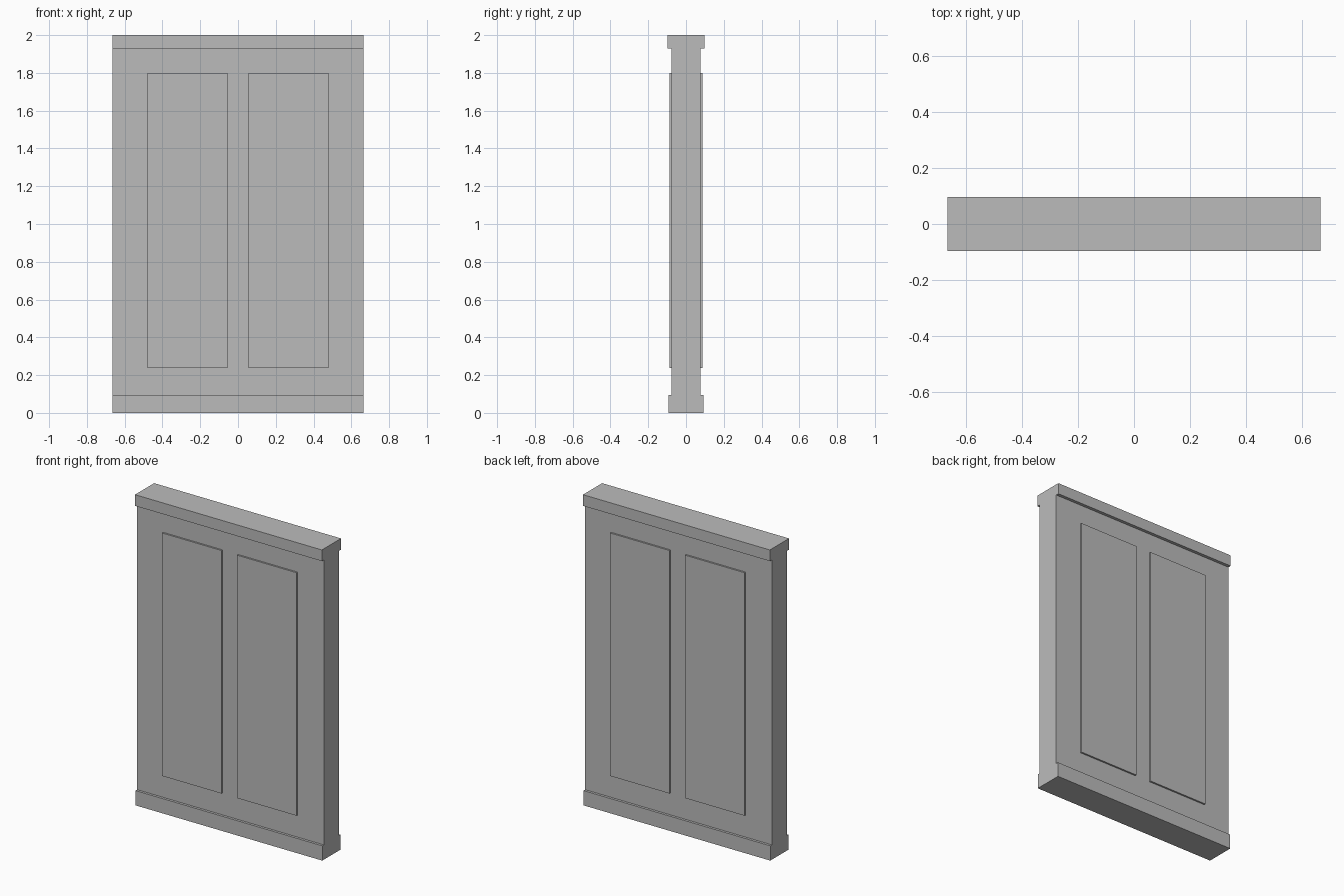
import bpy
import bmesh
from mathutils import Matrix

cube = bpy.data.objects.get("Cube")
if cube:
    bpy.data.objects.remove(cube, do_unlink=True)

# Single grey material
GREY = (0.5, 0.5, 0.5, 1.0)
grey = bpy.data.materials.new("plain grey")
grey.use_nodes = True
grey.diffuse_color = GREY
grey.node_tree.nodes["Principled BSDF"].inputs["Base Color"].default_value = GREY


def box(name, low, high):
    """Flat-shaded box between two opposite corners."""
    size = [b - a for a, b in zip(low, high)]
    middle = [(a + b) / 2 for a, b in zip(low, high)]
    bm = bmesh.new()
    bmesh.ops.create_cube(bm, size=1)
    bmesh.ops.transform(bm, verts=bm.verts,
                        matrix=Matrix.Translation(middle) @ Matrix.Diagonal((*size, 1)))
    mesh = bpy.data.meshes.new(name)
    bm.to_mesh(mesh)
    bm.free()
    mesh.materials.append(grey)
    obj = bpy.data.objects.new(name, mesh)
    bpy.context.collection.objects.link(obj)
    return obj


HALF_WIDTH = 0.665
BASE_TOP, CAP_BOTTOM, HEIGHT = 0.095, 1.928, 2.0
BODY, PANEL, BASE, CAP = 0.077, 0.088, 0.093, 0.097   # half depths

# Wall slab with a plinth below and a cap above
for name, depth, bottom, top in (
    ("base_rail", BASE, 0, BASE_TOP),
    ("wall_body", BODY, BASE_TOP, CAP_BOTTOM),
    ("top_rail", CAP, CAP_BOTTOM, HEIGHT),
):
    box(name, (-HALF_WIDTH, -depth, bottom), (HALF_WIDTH, depth, top))

# Raised panels, two on each face, mirrored from one corner
for face, y in (("front", -1), ("back", 1)):
    for side, x in (("left", 1), ("right", -1)):
        xs = sorted((0.055 * x, 0.478 * x))
        ys = sorted((BODY * y, PANEL * y))
        box(f"{face}_{side}_panel", (xs[0], ys[0], 0.237), (xs[1], ys[1], 1.8))
